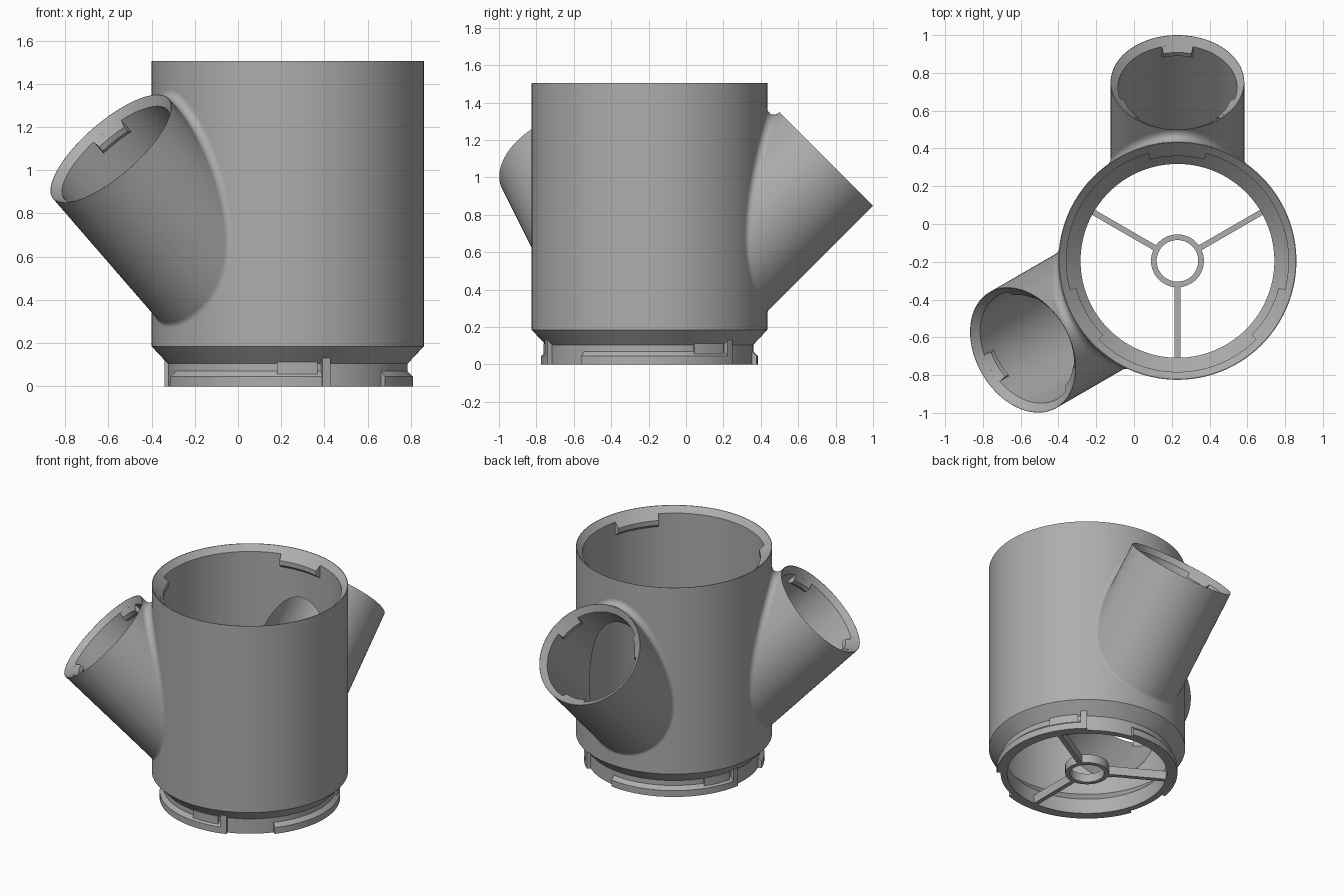
import bpy, bmesh
from math import radians, sin, cos, sqrt, ceil
from mathutils import Matrix, Vector

cube = bpy.data.objects.get("Cube")
if cube:
    bpy.data.objects.remove(cube, do_unlink=True)

SHADE = 0.42
grey = bpy.data.materials.new("plain grey")
grey.use_nodes = True
grey.diffuse_color = (SHADE, SHADE, SHADE, 1)
grey.node_tree.nodes["Principled BSDF"].inputs["Base Color"].default_value = (SHADE, SHADE, SHADE, 1)

CENTRE = Matrix.Translation((0.23, -0.195, 0))
R, TOP = 0.63, 1.505                     # main tube
BR, BORE, LENGTH = 0.354, 0.315, 1.336   # branch tubes
FILLET = 0.035
BRANCH_ANGLES = {"back": 90, "front_right": 210}


def finish(name, bm, matrix=CENTRE):
    bm.transform(matrix)
    mesh = bpy.data.meshes.new(name)
    bm.to_mesh(mesh)
    bm.free()
    mesh.materials.append(grey)
    obj = bpy.data.objects.new(name, mesh)
    bpy.context.collection.objects.link(obj)
    return obj


def sweep(name, profile, start=0, end=360, matrix=CENTRE, steps=144):
    """Turn a closed (radius, height) profile about the local z axis."""
    full = end - start >= 360
    count = steps if full else max(2, ceil((end - start) / 2.5))
    bm = bmesh.new()
    rings = []
    for i in range(count if full else count + 1):
        a = radians(start + (end - start) * i / count)
        rings.append([bm.verts.new((r * cos(a), r * sin(a), z)) for r, z in profile])
    n = len(profile)
    for i in range(count):
        a, b = rings[i], rings[(i + 1) % len(rings)]
        for j in range(n):
            k = (j + 1) % n
            if profile[j][0] or profile[k][0]:
                bm.faces.new((a[j], b[j], b[k], a[k]))
    if not full:
        bm.faces.new(rings[0])
        bm.faces.new(rings[-1])
    bmesh.ops.remove_doubles(bm, verts=bm.verts, dist=1e-5)
    bmesh.ops.recalc_face_normals(bm, faces=bm.faces)
    return finish(name, bm, matrix)


def combine(target, tool, operation):
    mod = target.modifiers.new("cut", 'BOOLEAN')
    mod.operation, mod.solver, mod.object = operation, 'EXACT', tool
    bpy.context.view_layer.objects.active = target
    bpy.ops.object.modifier_apply(modifier=mod.name)
    bpy.data.objects.remove(tool, do_unlink=True)


def branch_matrix(angle):
    """Local z runs out along the branch, local x points to its lower lip."""
    tilt = Matrix.Rotation(radians(45), 4, 'Y')
    lift = Matrix.Translation((0, 0, 0.155))
    return CENTRE @ Matrix.Rotation(radians(angle), 4, 'Z') @ lift @ tilt


def fillet(name, angle, steps=120, arc=8):
    """Rolling-ball blend between the main tube and a branch."""
    d, x, y = Vector((1, 0, 1)) / sqrt(2), Vector((1, 0, -1)) / sqrt(2), Vector((0, 1, 0))
    reach = BR + FILLET
    bm = bmesh.new()
    rows = []
    for i in range(steps):
        t = radians(360 * i / steps)
        n = x * cos(t) + y * sin(t)
        s = sqrt(2) * sqrt((R + FILLET) ** 2 - (reach * sin(t)) ** 2) - reach * cos(t)
        c = d * s + n * reach
        m = Vector((c.x, c.y, 0)).normalized()
        c.z += 0.155
        rows.append([bm.verts.new(c - n.slerp(m, j / arc) * FILLET) for j in range(arc + 1)])
    for i in range(steps):
        a, b = rows[i], rows[(i + 1) % steps]
        for j in range(arc):
            bm.faces.new((a[j], b[j], b[j + 1], a[j + 1]))
    # Make the strip face away from the main tube
    bm.normal_update()
    bm.faces.ensure_lookup_table()
    tube_side = bm.faces[arc - 1]
    middle = tube_side.calc_center_median()
    if tube_side.normal.dot(Vector((middle.x, middle.y, 0))) < 0:
        bmesh.ops.reverse_faces(bm, faces=bm.faces)
    return finish(name, bm, CENTRE @ Matrix.Rotation(radians(angle), 4, 'Z'))


# Hollow body: main tube with a tapered neck, joined to two branches
body = sweep("body", [(0, 0), (0.555, 0), (0.555, 0.105), (R, 0.185), (R, TOP), (0, TOP)])
for angle in BRANCH_ANGLES.values():
    outer = sweep("branch", [(0, 0.3), (BR, 0.3), (BR, LENGTH), (0, LENGTH)],
                  matrix=branch_matrix(angle), steps=96)
    combine(body, outer, 'UNION')
main_bore = sweep("main_bore", [(0, -0.1), (0.513, -0.1), (0.513, 0.105), (0.588, 0.185),
                                (0.588, TOP - 0.038), (0.666, TOP + 0.04), (0, TOP + 0.04)])
combine(body, main_bore, 'DIFFERENCE')
for angle in BRANCH_ANGLES.values():
    bore = sweep("branch_bore", [(0, 0.3), (BORE, 0.3), (BORE, LENGTH - 0.037),
                                 (BORE + 0.07, LENGTH + 0.033), (0, LENGTH + 0.033)],
                 matrix=branch_matrix(angle), steps=96)
    combine(body, bore, 'DIFFERENCE')


def tab_profile(r, top, depth):
    """Locking tab that carries the rim chamfer inward."""
    return [(r + 0.008, top + 0.008), (r - depth, top - depth),
            (r - depth, top - 2 * depth), (r + 0.008, top - 3 * depth)]


# Blends and mouth tabs of the branches
for side, angle in BRANCH_ANGLES.items():
    fillet(side + "_branch_fillet", angle)
    for k in range(3):
        sweep(f"{side}_branch_tab_{k + 1}", tab_profile(BORE, LENGTH - 0.037, 0.027),
              120 * k - 15, 120 * k + 15, branch_matrix(angle))

for k in range(3):
    turn = 120 * k
    # Tabs inside the top rim
    sweep(f"rim_tab_{k + 1}", tab_profile(0.588, TOP - 0.038, 0.033), 75 + turn, 105 + turn)
    # Bayonet lug, locking bump and end stop on the neck
    sweep(f"lug_{k + 1}", [(0.54, 0), (0.58, 0), (0.58, 0.045), (0.555, 0.07), (0.54, 0.07)],
          -159 + turn, -70 + turn)
    sweep(f"lug_bump_{k + 1}", [(0.54, 0.05), (0.568, 0.05), (0.568, 0.112), (0.54, 0.112)],
          -95 + turn, -76 + turn)
    sweep(f"lug_stop_{k + 1}", [(0.54, 0), (0.58, 0), (0.58, 0.13), (0.54, 0.13)],
          -74 + turn, -70 + turn)
    # Spokes across the bottom opening
    bm = bmesh.new()
    bmesh.ops.create_cube(bm, size=1, matrix=Matrix.Translation((0.325, 0, 0.03))
                          @ Matrix.Diagonal((0.39, 0.03, 0.06, 1)))
    finish(f"spoke_{k + 1}", bm, CENTRE @ Matrix.Rotation(radians(30 + turn), 4, 'Z'))

# Hub ring in the middle of the spokes
sweep("hub_ring", [(0.11, 0), (0.14, 0), (0.14, 0.06), (0.11, 0.06)], steps=64)

# Smooth shading with crisp edges
bpy.ops.object.select_all(action='DESELECT')
for obj in bpy.context.scene.objects:
    if obj.type == 'MESH':
        obj.select_set(True)
bpy.context.view_layer.objects.active = body
bpy.ops.object.shade_smooth_by_angle(angle=radians(25))
